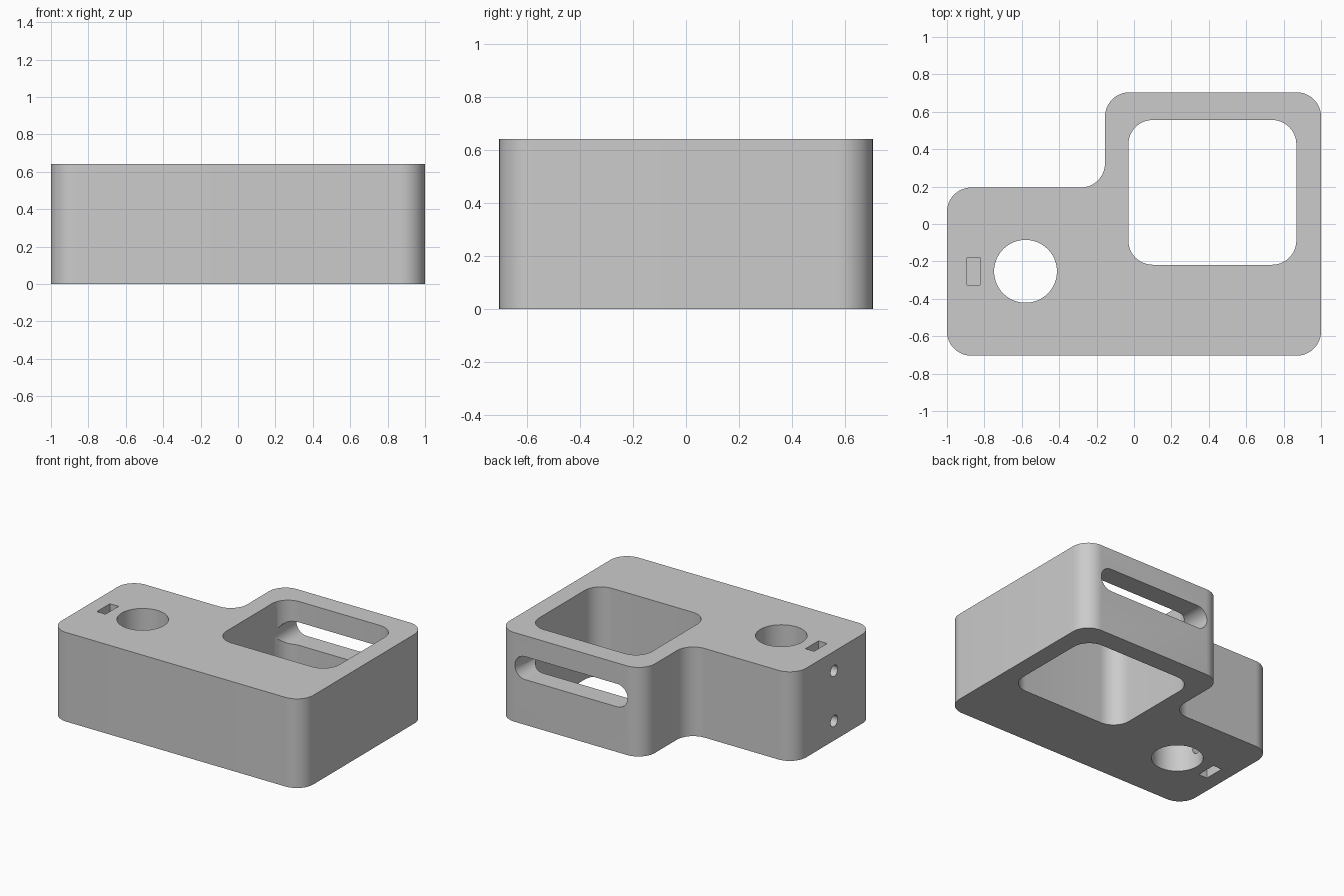
import bpy
import bmesh
import math
from mathutils import Vector, Matrix

if "Cube" in bpy.data.objects:
    bpy.data.objects.remove(bpy.data.objects["Cube"])

HEIGHT = 0.64
CORNER = 0.13

grey = bpy.data.materials.new("plain grey")
grey.use_nodes = True
colour = (0.6, 0.6, 0.6, 1)
grey.diffuse_color = colour
grey.node_tree.nodes["Principled BSDF"].inputs["Base Color"].default_value = colour


def rounded(points, radius, steps=12):
    """Fillet every right-angled corner of a polygon."""
    out = []
    for i, p in enumerate(points):
        p = Vector(p)
        a = (Vector(points[i - 1]) - p).normalized()
        b = (Vector(points[(i + 1) % len(points)]) - p).normalized()
        centre = p + (a + b) * radius
        for k in range(steps + 1):
            t = k / steps * math.pi / 2
            out.append(centre - (b * math.cos(t) + a * math.sin(t)) * radius)
    return out


def rectangle(x0, x1, y0, y1):
    return [(x0, y0), (x1, y0), (x1, y1), (x0, y1)]


def circle(x, y, radius, sides):
    return [(x + radius * math.cos(2 * math.pi * k / sides),
             y + radius * math.sin(2 * math.pi * k / sides)) for k in range(sides)]


def prism(name, outline, low, high, turn=Matrix()):
    """Extrude a flat outline from low to high, then turn it."""
    bm = bmesh.new()
    face = bm.faces.new([bm.verts.new((p[0], p[1], low)) for p in outline])
    top = bmesh.ops.extrude_face_region(bm, geom=[face])["geom"]
    verts = [v for v in top if isinstance(v, bmesh.types.BMVert)]
    bmesh.ops.translate(bm, verts=verts, vec=(0, 0, high - low))
    bmesh.ops.remove_doubles(bm, verts=bm.verts, dist=0.0001)
    bmesh.ops.recalc_face_normals(bm, faces=bm.faces)
    bm.transform(turn)
    mesh = bpy.data.meshes.new(name)
    bm.to_mesh(mesh)
    bm.free()
    mesh.materials.append(grey)
    obj = bpy.data.objects.new(name, mesh)
    bpy.context.collection.objects.link(obj)
    return obj


# Stepped block
outline = [(-1, -0.704), (1, -0.704), (1, 0.704), (-0.155, 0.704),
           (-0.155, 0.195), (-1, 0.195)]
block = prism("block", rounded(outline, CORNER), 0, HEIGHT)

# Local x, y, z become world x, z, -y (facing back) or y, z, x (facing side)
to_back = Matrix.Rotation(math.pi / 2, 4, "X")
to_side = Matrix(((0, 0, 1, 0), (1, 0, 0, 0), (0, 1, 0, 0), (0, 0, 0, 1)))

# Large opening and round bore, both right through
cutters = [
    prism("opening_cutter", rounded(rectangle(-0.03, 0.868, -0.218, 0.556), CORNER),
          -0.1, HEIGHT + 0.1),
    prism("bore_cutter", circle(-0.58, -0.253, 0.168, 64), -0.1, HEIGHT + 0.1),
]

# Long slot through the back wall
slot = rounded(rectangle(-0.029, 0.867, 0.325, 0.49), 0.0824)
cutters.append(prism("slot_cutter", slot, -0.9, -0.35, to_back))

# Nut pockets from the top and bottom, each met by a screw hole
for level, low, high in ((0.14, -0.1, 0.215), (0.5, HEIGHT - 0.215, HEIGHT + 0.1)):
    pocket = rectangle(-0.893, -0.824, -0.326, -0.178)
    cutters.append(prism("pocket_cutter", pocket, low, high))
    hole = circle(-0.252, level, 0.04, 32)
    cutters.append(prism("screw_hole_cutter", hole, -1.1, -0.6, to_side))

# Cut the block and discard the cutters
bpy.context.view_layer.objects.active = block
for cutter in cutters:
    cutter.hide_render = True
    mod = block.modifiers.new(cutter.name, "BOOLEAN")
    mod.operation = "DIFFERENCE"
    mod.solver = "EXACT"
    mod.object = cutter
    bpy.ops.object.modifier_apply(modifier=mod.name)
    bpy.data.objects.remove(cutter)

bpy.ops.object.select_all(action="DESELECT")
block.select_set(True)
bpy.ops.object.shade_smooth_by_angle(angle=math.radians(30))
